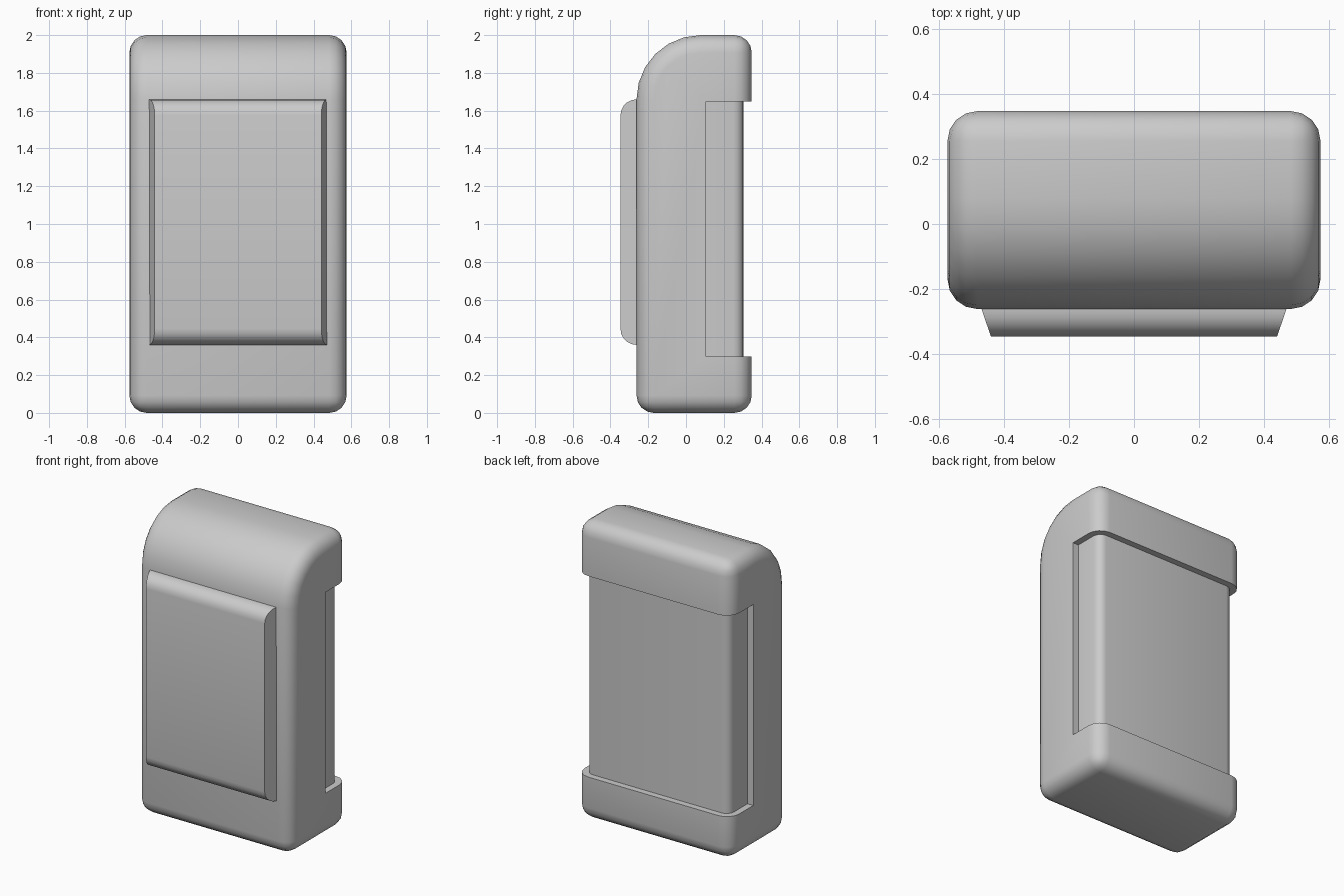
import bpy, bmesh, math

if "Cube" in bpy.data.objects:
    bpy.data.objects.remove(bpy.data.objects["Cube"])


def add_object(name, bm):
    bmesh.ops.recalc_face_normals(bm, faces=bm.faces)
    mesh = bpy.data.meshes.new(name)
    bm.to_mesh(mesh)
    bm.free()
    obj = bpy.data.objects.new(name, mesh)
    bpy.context.collection.objects.link(obj)
    return obj


def activate(obj):
    bpy.ops.object.select_all(action='DESELECT')
    obj.select_set(True)
    bpy.context.view_layer.objects.active = obj


def box(x0, x1, y0, y1, z0, z1):
    bm = bmesh.new()
    bmesh.ops.create_cube(bm, size=1)
    for v in bm.verts:
        v.co = (x1 if v.co.x > 0 else x0, y1 if v.co.y > 0 else y0, z1 if v.co.z > 0 else z0)
    return bm


def bevel(bm, edges, width, segments):
    bmesh.ops.bevel(bm, geom=edges, offset=width, offset_type='OFFSET', segments=segments,
                    profile=0.5, affect='EDGES', clamp_overlap=True)


def along_x(e, y_test, z_test):
    a, b = (v.co for v in e.verts)
    return abs(a.x - b.x) > 0.5 and all(y_test(p.y) and z_test(p.z) for p in (a, b))


# Body: big rounded front top edge, then softened edges all round
bm = box(-0.575, 0.575, -0.262, 0.348, 0, 2)
bevel(bm, [e for e in bm.edges if along_x(e, lambda y: y < 0, lambda z: z > 1)], 0.34, 6)
bevel(bm, [e for e in bm.edges if e.calc_face_angle(0) > math.radians(40)], 0.092, 4)
body = add_object("body", bm)

# U-shaped cutter for the recessed band around the back
IX, IY, R = 0.532, 0.305, 0.055
corner = [(IX - R + R * math.cos(t), IY - R + R * math.sin(t))
          for t in (math.radians(22.5 * i) for i in range(5))]
inner = [(IX, 0.107)] + corner + [(-x, y) for x, y in reversed(corner)] + [(-IX, 0.107)]
outline = inner + [(-0.8, 0.107), (-0.8, 0.6), (0.8, 0.6), (0.8, 0.107)]
bm = bmesh.new()
face = bm.faces.new([bm.verts.new((x, y, 0.298)) for x, y in outline])
ext = bmesh.ops.extrude_face_region(bm, geom=[face])
for v in ext["geom"]:
    if isinstance(v, bmesh.types.BMVert):
        v.co.z = 1.648
cutter = add_object("recess_cutter", bm)
cutter.hide_render = True

mod = body.modifiers.new("recess", 'BOOLEAN')
mod.operation = 'DIFFERENCE'
mod.solver = 'EXACT'
mod.object = cutter
activate(body)
bpy.ops.object.modifier_apply(modifier=mod.name)
bpy.data.objects.remove(cutter, do_unlink=True)

# Front pad: rounded top and bottom, sides tapering forward
bm = box(-0.47, 0.47, -0.347, -0.25, 0.36, 1.66)
bevel(bm, [e for e in bm.edges if along_x(e, lambda y: y < -0.3, lambda z: True)], 0.085, 5)
for v in bm.verts:
    t = max(0.0, (-0.262 - v.co.y) / 0.085)
    v.co.x *= 1 - 0.062 * t
pad = add_object("front_pad", bm)

for obj in (body, pad):
    activate(obj)
    bpy.ops.object.shade_smooth_by_angle(angle=math.radians(35))
